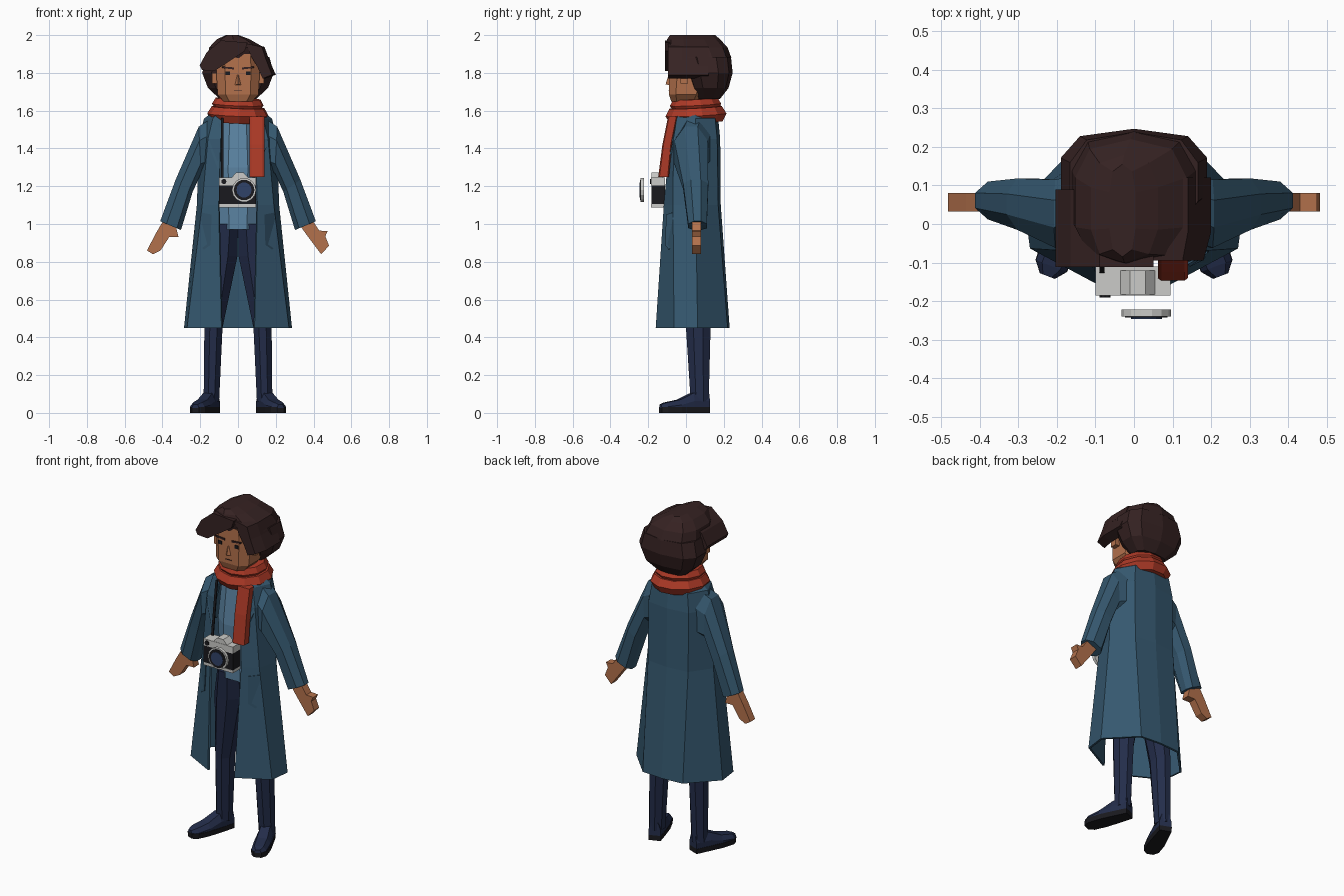
import bpy, bmesh, math
from mathutils import Vector

if "Cube" in bpy.data.objects:
    bpy.data.objects.remove(bpy.data.objects["Cube"])


def material(name, rgb):
    m = bpy.data.materials.new(name)
    m.diffuse_color = (*rgb, 1)
    m.use_nodes = True
    m.node_tree.nodes["Principled BSDF"].inputs["Base Color"].default_value = m.diffuse_color
    return m


COAT = material("coat blue", (0.036, 0.098, 0.160))
SHIRT = material("shirt light blue", (0.11, 0.24, 0.38))
NAVY = material("trouser navy", (0.017, 0.026, 0.068))
RED = material("scarf red", (0.42, 0.042, 0.020))
HAIR = material("hair brown", (0.036, 0.016, 0.016))
SKIN = material("skin", (0.45, 0.165, 0.072))
BLACK = material("black", (0.010, 0.010, 0.013))
SILVER = material("silver", (0.60, 0.60, 0.58))
GLASS = material("lens blue", (0.03, 0.055, 0.14))


def loft(name, rings, mat, mirror=False, closed=True):
    """Skin a row of equal-length point rings; closed rings get end caps."""
    bm = bmesh.new()
    vs = [[bm.verts.new(p) for p in r] for r in rings]
    n = len(rings[0])
    for a, b in zip(vs, vs[1:]):
        for i in range(n if closed else n - 1):
            j = (i + 1) % n
            bm.faces.new((a[i], a[j], b[j], b[i]))
    if closed:
        bm.faces.new(vs[0])
        bm.faces.new(vs[-1])
    bmesh.ops.recalc_face_normals(bm, faces=bm.faces)
    me = bpy.data.meshes.new(name)
    bm.to_mesh(me)
    bm.free()
    me.materials.append(mat)
    ob = bpy.data.objects.new(name, me)
    bpy.context.collection.objects.link(ob)
    if mirror:
        ob.modifiers.new("mirror", 'MIRROR').use_mirror_merge = False
    return ob


def prism(name, xz, y0, y1, mat, mirror=False):
    return loft(name, [[(x, y, z) for x, z in xz] for y in (y0, y1)], mat, mirror)


def box(name, x0, x1, y0, y1, z0, z1, mat, mirror=False):
    return prism(name, [(x0, z0), (x1, z0), (x1, z1), (x0, z1)], y0, y1, mat, mirror)


def oct_ring(x0, x1, y0, y1, z, k=0.3):
    """Chamfered rectangle at height z."""
    a, b = (x1 - x0) * k, (y1 - y0) * k
    return [(x, y, z) for x, y in (
        (x0 + a, y0), (x1 - a, y0), (x1, y0 + b), (x1, y1 - b),
        (x1 - a, y1), (x0 + a, y1), (x0, y1 - b), (x0, y0 + b))]


def disc(name, x, z, r, y0, y1, mat, n=14):
    prism(name, [(x + r * math.cos(2 * math.pi * i / n), z + r * math.sin(2 * math.pi * i / n))
                 for i in range(n)], y0, y1, mat)


# Trousers
loft("trouser_leg", [oct_ring(*r) for r in (
    (0.10, 0.182, 0.025, 0.12, 0.06), (0.082, 0.178, 0.0, 0.13, 0.45),
    (0.003, 0.17, -0.03, 0.14, 0.83), (0.0, 0.14, -0.045, 0.13, 1.0))], NAVY, True)

# Shoes, turned outward, with dark soles
heel, along = Vector((0.128, 0.115, 0)), Vector((0.36, -0.93, 0)).normalized()
side = Vector((-along.y, along.x, 0))


def shoe(name, shape, mat):
    rows = [(0, .034, .105), (.09, .042, .105), (.165, .047, .07), (.24, .042, .055), (.268, .02, .045)]
    loft(name, [[heel + along * a + side * (w * s) + Vector((0, 0, zf(h))) for s, zf in shape]
                for a, w, h in rows], mat, True)


shoe("shoe", [(-1, lambda h: .03), (1, lambda h: .03), (1, lambda h: h * .6),
              (.6, lambda h: h), (-.6, lambda h: h), (-1, lambda h: h * .6)], NAVY)
shoe("shoe_sole", [(-1, lambda h: 0), (1, lambda h: 0), (1.04, lambda h: .03), (-1.04, lambda h: .03)], BLACK)

# Shirt and neck
loft("shirt", [oct_ring(*r) for r in (
    (-.12, .12, -.05, .13, .97), (-.13, .13, -.065, .14, 1.3),
    (-.11, .11, -.045, .13, 1.54), (-.06, .06, -.01, .10, 1.61))], SHIRT)
loft("neck", [oct_ring(-.055, .055, -.02, .09, z) for z in (1.58, 1.70)], SKIN)

# Coat: half cross-sections from front edge round to back centre
LEVELS = [
    (1.61, [(.05, -.03), (.08, -.02), (.10, .05), (.07, .11), (0, .12)]),
    (1.555, [(.075, -.05), (.13, -.045), (.175, .05), (.115, .15), (0, .165)]),
    (1.45, [(.09, -.08), (.155, -.062), (.20, .05), (.13, .16), (0, .175)]),
    (1.10, [(.10, -.112), (.185, -.065), (.212, .05), (.13, .165), (0, .178)]),
    (.45, [(.085, -.155), (.265, -.06), (.28, .06), (.13, .215), (0, .225)])]
coat = loft("coat", [[(x, y, z) for x, y in h] + [(-x, y, z) for x, y in h[-2::-1]]
                     for z, h in LEVELS], COAT, closed=False)
solid = coat.modifiers.new("cloth", 'SOLIDIFY')
solid.thickness, solid.offset = 0.012, 0


def coat_y(x, z):
    """Depth of the coat front at x, z."""
    for (z1, a), (z0, b) in zip(LEVELS, LEVELS[1:]):
        if z0 <= z <= z1:
            t = (z1 - z) / (z1 - z0)
            p = [Vector(q).lerp(Vector(r), t) for q, r in zip(a, b)][:3]
            i = 0 if x <= p[1].x else 1
            return p[i].y + (x - p[i].x) / (p[i + 1].x - p[i].x) * (p[i + 1].y - p[i].y)


def patch(name, xz):
    loft(name, [[(x, coat_y(x, z) - d, z) for x, z in xz] for d in (0.003, 0.012)], COAT, True)


patch("lapel", [(.085, 1.53), (.14, 1.54), (.18, 1.47), (.155, 1.42), (.10, 1.27)])
patch("coat_pocket", [(.14, 1.05), (.19, 1.06), (.215, 1.0), (.215, .90), (.18, .865), (.145, .89)])

# Sleeves: outer point, inner point, depth range
FRACS = [(0, .3), (0, .7), (.3, 1), (.8, 1), (1, .7), (1, .3), (.8, 0), (.3, 0)]
sleeve = [((.14, 1.56), (.15, 1.28), -.04, .13), ((.208, 1.515), (.195, 1.27), -.062, .115),
          ((.33, 1.235), (.24, 1.17), -.015, .118), ((.412, 1.015), (.302, .968), .012, .11)]
loft("sleeve", [[(o[0] + (i[0] - o[0]) * u, y0 + (y1 - y0) * v, o[1] + (i[1] - o[1]) * u)
                 for u, v in FRACS] for o, i, y0, y1 in sleeve], COAT, True)

# Hands
prism("left_hand", [(.33, .99), (.40, 1.01), (.43, .965), (.475, .962), (.462, .935), (.482, .885),
                    (.44, .84), (.41, .88), (.365, .94)], .033, .08, SKIN)
prism("right_hand", [(-.33, .99), (-.40, 1.01), (-.435, .95), (-.482, .86), (-.45, .84),
                     (-.41, .86), (-.365, .93), (-.315, .93)], .033, .08, SKIN)

# Scarf: two wraps and a hanging tail
for name, major, minor, z, y in (("scarf_lower_wrap", .118, .046, 1.578, .055),
                                 ("scarf_upper_wrap", .102, .036, 1.632, .052)):
    bpy.ops.mesh.primitive_torus_add(major_segments=11, minor_segments=6, major_radius=major,
                                     minor_radius=minor, location=(0, y, z), rotation=(.06, .03, .2))
    bpy.context.object.name = name
    bpy.context.object.data.materials.append(RED)
loft("scarf_tail", [oct_ring(.062, .14, y0, y1, z, .12) for y0, y1, z in (
    (-.095, -.045, 1.57), (-.125, -.075, 1.42), (-.147, -.09, 1.25))], RED)

# Head, ears and face details
loft("head", [oct_ring(*r, .2) for r in (
    (-.075, .075, -.078, .07, 1.648), (-.108, .108, -.09, .09, 1.685),
    (-.115, .115, -.09, .13, 1.80), (-.11, .11, -.088, .14, 1.90))], SKIN)
box("ear", .108, .138, -.03, .01, 1.745, 1.80, SKIN, True)
loft("nose", [[(-.018, -.088, 1.735), (.018, -.088, 1.735), (0, -.108, 1.74)],
              [(-.006, -.088, 1.79), (.006, -.088, 1.79), (0, -.092, 1.79)]], SKIN)
box("eye", .042, .066, -.094, -.088, 1.788, 1.808, BLACK, True)
prism("eyebrow", [(.022, 1.818), (.085, 1.826), (.085, 1.834), (.022, 1.829)], -.095, -.088, HAIR, True)
box("mouth", -.02, .02, -.093, -.087, 1.706, 1.710, HAIR)


# Hair: faceted rings, with fringe and side lock
def hair_ring(cx, rx, y0, y1, z, twist=0, n=10):
    cy, ry = (y0 + y1) / 2, (y1 - y0) / 2
    out = []
    for i in range(n):
        a = 2 * math.pi * (i + twist) / n + math.pi / 2
        c, s = math.cos(a), math.sin(a)
        k = 1.06 if i % 5 in (1, 4) else 1
        out.append((cx + rx * k * math.copysign(abs(c) ** .75, c), cy + ry * math.copysign(abs(s) ** .8, s), z))
    return out


loft("hair_back", [hair_ring(*r) for r in (
    (0, .10, .06, .18, 1.662), (0, .165, .03, .225, 1.72),
    (0, .197, .0, .247, 1.80), (0, .172, -.02, .238, 1.885))], HAIR)
loft("hair_top", [hair_ring(*r) for r in (
    (0, .168, -.09, .24, 1.88), (-.008, .15, -.108, .22, 1.935),
    (-.025, .09, -.10, .18, 1.978), (-.03, .035, -.085, .155, 2.0))], HAIR)
prism("hair_fringe", [(.05, 1.96), (-.09, 1.972), (-.165, 1.91), (-.203, 1.84), (-.19, 1.815),
                      (-.125, 1.81), (-.04, 1.865), (.035, 1.915)], -.112, .09, HAIR)
loft("hair_side_lock", [[(x * k, y, z) for x, z in (
    (.05, 1.955), (.14, 1.938), (.165, 1.87), (.20, 1.79), (.145, 1.77), (.115, 1.83), (.075, 1.89))]
    for y, k in ((-.095, .9), (-.02, 1), (.12, 1))], HAIR)

# Camera with strap, viewfinder and lens
box("camera_body", -.10, .095, -.183, -.112, 1.105, 1.205, BLACK)
box("camera_top", -.10, .095, -.185, -.11, 1.205, 1.245, SILVER)
box("camera_base", -.10, .095, -.185, -.11, 1.088, 1.105, SILVER)
prism("camera_viewfinder", [(-.035, 1.245), (.055, 1.245), (.03, 1.272), (-.01, 1.272)], -.183, -.12, SILVER)
disc("camera_dial", -.075, 1.225, .014, -.191, -.185, BLACK, 8)
disc("lens_ring", .032, 1.18, .064, -.240, -.222, SILVER)
disc("lens_rim", .032, 1.18, .055, -.243, -.240, BLACK)
disc("lens_glass", .032, 1.18, .040, -.246, -.243, GLASS)
loft("camera_strap", [[(x, y + d, z) for x, d in ((.076, 0), (.09, 0), (.09, .006), (.076, .006))]
                      for y, z in ((-.085, 1.56), (-.10, 1.45), (-.13, 1.22))], BLACK, True)
